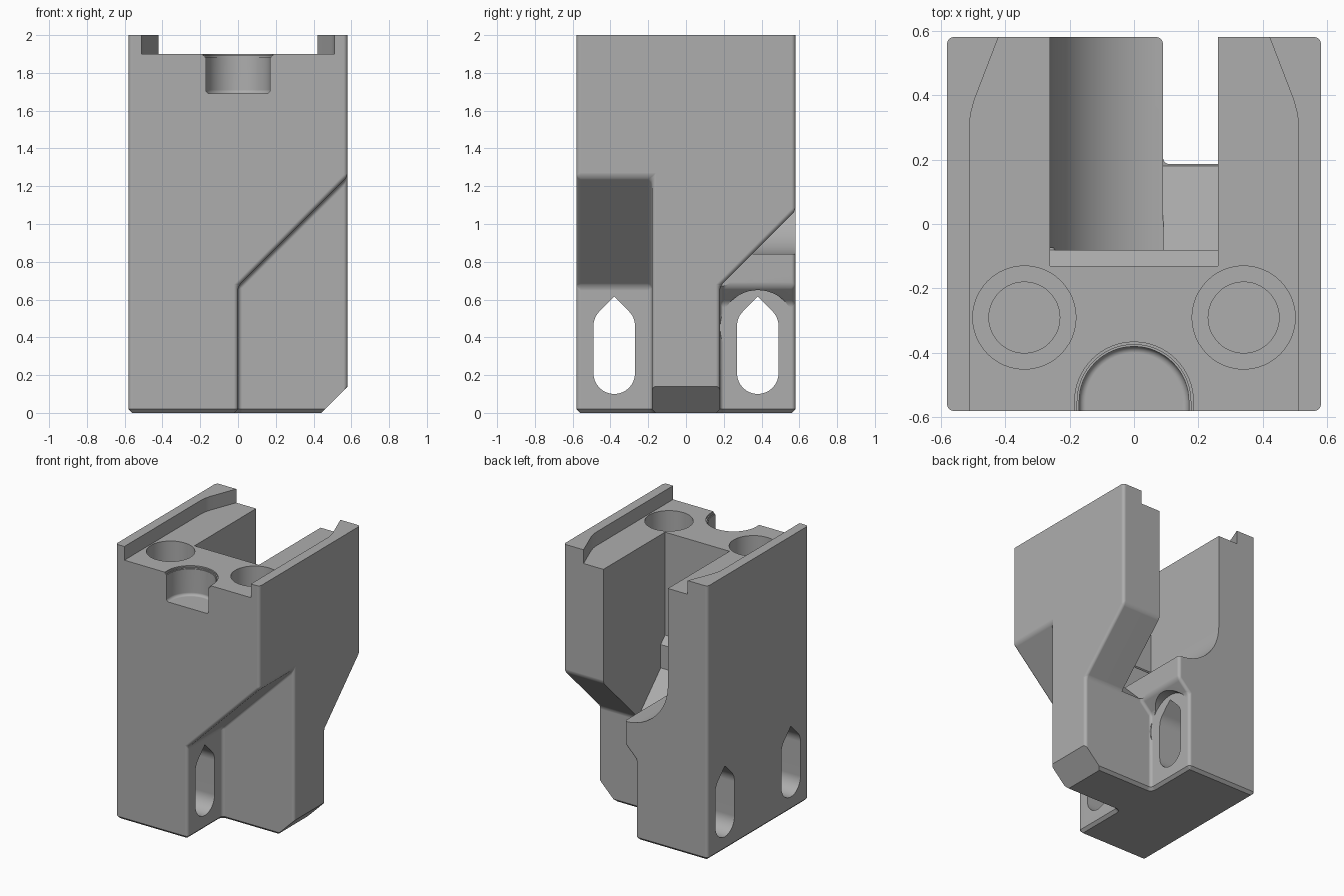
import bpy, bmesh, math
from mathutils import Vector

if "Cube" in bpy.data.objects:
    bpy.data.objects.remove(bpy.data.objects["Cube"], do_unlink=True)

H = 0.58  # half width of the block

grey = bpy.data.materials.new("grey")
grey.use_nodes = True
grey.diffuse_color = (0.42, 0.42, 0.42, 1)
grey.node_tree.nodes["Principled BSDF"].inputs["Base Color"].default_value = (0.42, 0.42, 0.42, 1)


def prism(name, profile, axis, lo, hi):
    """Extrude a 2D profile along an axis; the profile uses the other two axes in order."""
    bm = bmesh.new()
    rings = []
    for d in (lo, hi):
        ring = []
        for p in profile:
            co = list(p)
            co.insert(axis, d)
            ring.append(bm.verts.new(co))
        rings.append(ring)
    a, b = rings
    bm.faces.new(a)
    bm.faces.new(b)
    for i in range(len(a)):
        j = (i + 1) % len(a)
        bm.faces.new((a[i], a[j], b[j], b[i]))
    bmesh.ops.recalc_face_normals(bm, faces=bm.faces)
    mesh = bpy.data.meshes.new(name)
    bm.to_mesh(mesh)
    bm.free()
    ob = bpy.data.objects.new(name, mesh)
    bpy.context.collection.objects.link(ob)
    return ob


def arc(cx, cy, r, start, end, n):
    angles = [math.radians(start + (end - start) * i / n) for i in range(n + 1)]
    return [(cx + r * math.cos(t), cy + r * math.sin(t)) for t in angles]


def circle(cx, cy, r):
    return arc(cx, cy, r, 0, 360, 48)[:-1]


def cut(name, profile, axis, lo, hi, round_edges=0):
    """Subtract an extruded profile from the body."""
    tool = prism(name, profile, axis, lo, hi)
    tool.hide_render = True
    if round_edges:
        bev = tool.modifiers.new("round", "BEVEL")
        bev.width, bev.segments, bev.limit_method = round_edges, 4, "ANGLE"
        bev.angle_limit = math.radians(40)
    mod = body.modifiers.new(name, "BOOLEAN")
    mod.operation, mod.solver, mod.object = "DIFFERENCE", "EXACT", tool
    bpy.context.view_layer.objects.active = body
    bpy.ops.object.modifier_apply(modifier=name)
    bpy.data.objects.remove(tool, do_unlink=True)


def bevel_edges(rule, offset, segments):
    bm = bmesh.new()
    bm.from_mesh(body.data)
    bmesh.ops.remove_doubles(bm, verts=bm.verts, dist=1e-5)
    bmesh.ops.dissolve_limit(bm, angle_limit=0.01, verts=bm.verts, edges=bm.edges)
    edges = [e for e in bm.edges if len(e.link_faces) == 2 and rule(e)]
    bmesh.ops.bevel(bm, geom=edges, offset=offset, segments=segments,
                    profile=0.5, affect="EDGES", clamp_overlap=True)
    bm.to_mesh(body.data)
    bm.free()


def inner_edge(e):
    mid = (e.verts[0].co + e.verts[1].co) / 2
    return 0.01 < mid.z < 1.99 and e.calc_face_angle(0) > 0.2


def bottom_edge(e):
    low = all(abs(v.co.z) < 1e-4 for v in e.verts)
    return low and any(abs(f.normal.z) < 0.1 for f in e.link_faces)


# Main block
body = prism("body", [(-H, -H), (H, -H), (H, H), (-H, H)], 2, 0, 2)
body.data.materials.append(grey)

# Front and back relief notches with sloped overhangs
cut("front_notch", [(0, -.1), (0, .67), (.7, 1.37), (.7, -.1)], 1, -.7, -.18)
cut("back_notch", [(.18, -.1), (.18, .67), (.7, 1.19), (.7, -.1)], 0, .09, .7)
cut("back_lip", [(0, -.1), (0, .58), (.09, .67), (.3, .67), (.3, -.1)], 1, .18, .7)
bevel_edges(inner_edge, 0.022, 4)

# Side chamfer at the foot, then a small chamfer round the base
cut("foot_chamfer", [(.34, -.1), (.7, .26), (.7, -.1)], 1, -1, 1)
bevel_edges(bottom_edge, 0.02, 1)

# Central channel: curved chute, back ramp and shallow step
cut("chute", arc(.09, 1.19, .35, 180, 270, 16) + [(.092, .84), (.092, 2.1), (-.26, 2.1)],
    1, -.08, .7)
cut("ramp", [(-.08, 2.1), (-.08, .93), (.18, .67), (.7, .75), (.7, 2.1)], 0, .09, .26)
cut("step", [(-.13, 2.1), (-.13, 1.15), (-.08, 1.1), (-.075, 1.1), (-.075, 2.1)], 0, -.26, .26)

# Top recess between two rails that flare inward at the back
side = [(.51, -.7), (.51, .3), (.507, .34), (.495, .385), (.42, .58), (.375, .7)]
cut("rail_recess", side + [(-x, y) for x, y in reversed(side)], 2, 1.9, 2.2)

# Stepped screw holes
for x in (-.34, .34):
    cut("screw_head", circle(x, -.29, .16), 2, 1.6, 2.1)
    cut("screw_shaft", circle(x, -.29, .11), 2, 1.2, 1.7)

# Half-round pocket at the front, with a widened rim
cut("pocket", arc(0, -.55, .17, 0, 180, 32) + [(-.17, -.8), (.17, -.8)], 2, 1.69, 2.1, .02)
for depth, grow in ((.018, .006), (.009, .014)):
    r = .17 + grow
    cut("pocket_rim", arc(0, -.55, r, 0, 180, 32) + [(-r, -.8), (r, -.8)], 2, 1.9 - depth, 2.1)

# Teardrop slots through the side, plus the clearance at the back one
for y in (-.38, .38):
    slot = arc(y, .21, .11, 180, 360, 16) + arc(y, .46, .11, 0, 45, 6)
    slot += [(y, .46 + .11 * math.sqrt(2))] + arc(y, .46, .11, 135, 180, 6)
    cut("slot", slot, 0, -.8, .02)
cut("slot_clearance", circle(.38, .45, .2), 0, .001, .3)

# Smooth shading with sharp edges kept
bpy.ops.object.select_all(action="DESELECT")
body.select_set(True)
bpy.context.view_layer.objects.active = body
bpy.ops.object.shade_smooth_by_angle(angle=math.radians(30))
weighted = body.modifiers.new("weighted", "WEIGHTED_NORMAL")
weighted.keep_sharp = True
